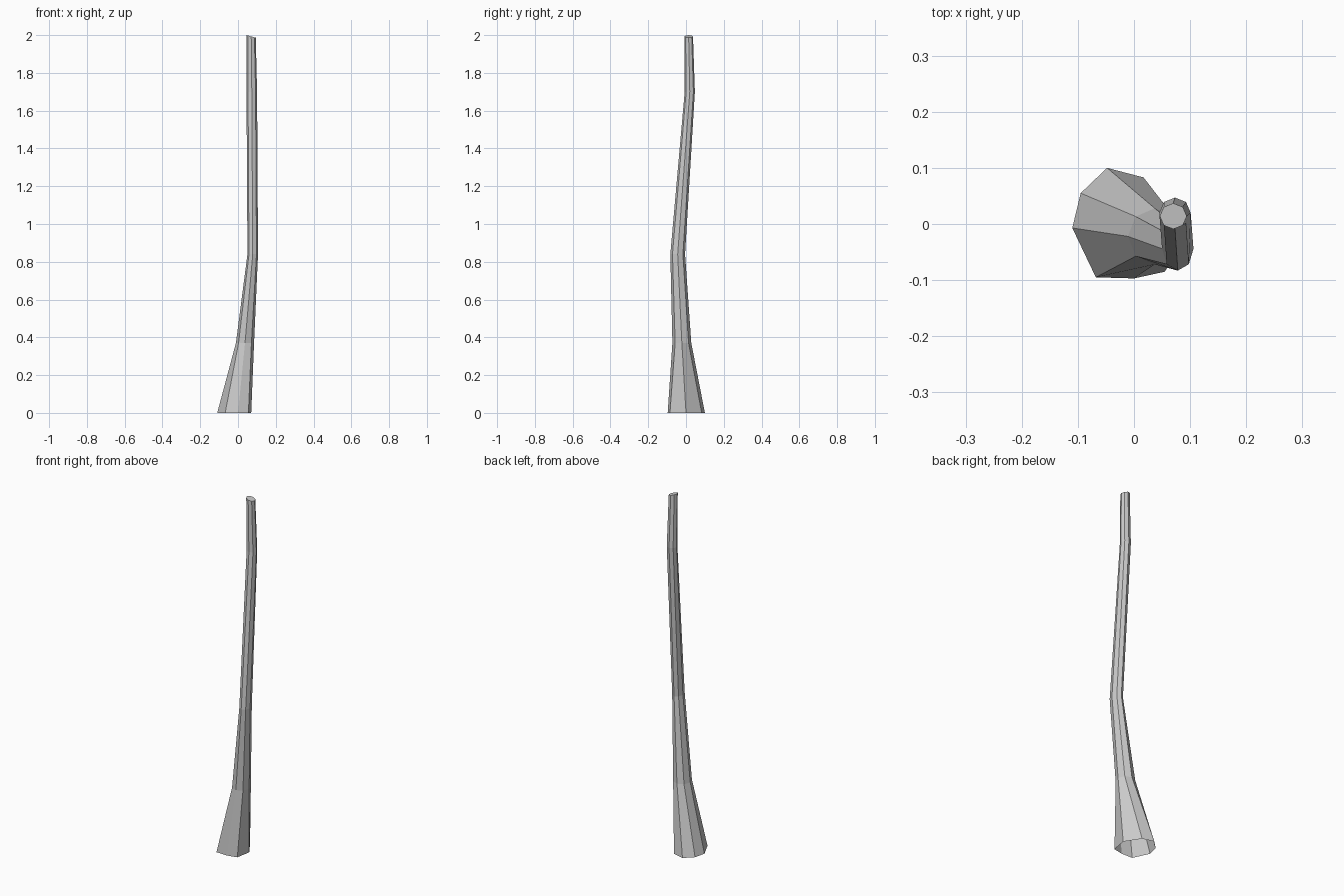
import bpy, bmesh, math

if "Cube" in bpy.data.objects:
    bpy.data.objects.remove(bpy.data.objects["Cube"])

SIDES = 8

# Irregular flared foot outline, counterclockwise from the left
foot = [(-0.11, -0.007), (-0.068, -0.095), (0.0, -0.097), (0.055, -0.085),
        (0.07, 0.0), (0.017, 0.083), (-0.048, 0.10), (-0.095, 0.055)]

# Bends up the trunk: z, centre x, centre y, radius x, radius y, tilt in x
bends = [(0.37, 0.037, -0.022, 0.048, 0.050, 0.0),
         (0.84, 0.078, -0.044, 0.028, 0.039, 0.0),
         (1.70, 0.073, 0.020, 0.028, 0.027, 0.0),
         (1.993, 0.070, 0.014, 0.024, 0.023, -0.28)]


def ring(bm, z, cx, cy, rx, ry, tilt):
    verts = []
    for i in range(SIDES):
        a = math.pi + 2 * math.pi * i / SIDES
        dx, dy = rx * math.cos(a), ry * math.sin(a)
        verts.append(bm.verts.new((cx + dx, cy + dy, z + tilt * dx)))
    return verts


# Trunk: faceted tube, open below, capped on top
bm = bmesh.new()
rings = [[bm.verts.new((x, y, 0)) for x, y in foot]]
rings += [ring(bm, *b) for b in bends]
for low, high in zip(rings, rings[1:]):
    for i in range(SIDES):
        j = (i + 1) % SIDES
        bm.faces.new((low[i], low[j], high[j], high[i]))
bm.faces.new(rings[-1])

mesh = bpy.data.meshes.new("tree_trunk")
bm.to_mesh(mesh)
bm.free()
trunk = bpy.data.objects.new("tree_trunk", mesh)
bpy.context.collection.objects.link(trunk)
